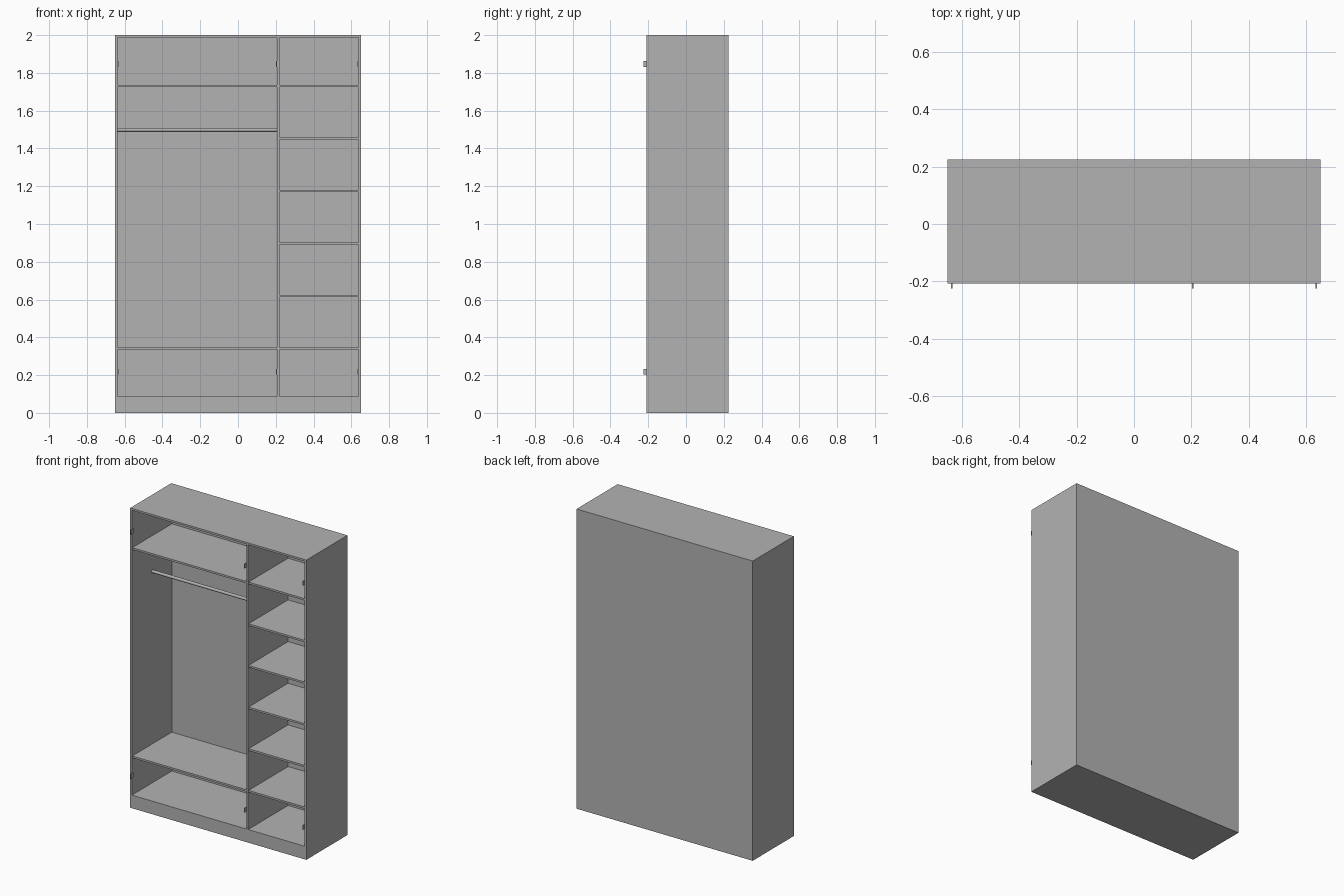
import bpy, math

if "Cube" in bpy.data.objects:
    bpy.data.objects.remove(bpy.data.objects["Cube"])

grey = bpy.data.materials.new("plain grey")
grey.use_nodes = True
GREY = (0.45, 0.45, 0.45, 1)
grey.diffuse_color = GREY
grey.node_tree.nodes["Principled BSDF"].inputs["Base Color"].default_value = GREY


def box(name, x, y, z):
    """Box given as (min, max) pairs on each axis."""
    spans = (x, y, z)
    bpy.ops.mesh.primitive_cube_add(size=1, location=[(a + b) / 2 for a, b in spans])
    ob = bpy.context.object
    ob.name = name
    ob.scale = [b - a for a, b in spans]
    bpy.ops.object.transform_apply(location=False, rotation=False, scale=True)
    ob.data.materials.append(grey)
    return ob


# Main dimensions
W, FRONT, BACK, H = 0.65, -0.208, 0.225, 2.0
T = 0.0125
INNER = W - T
BASE = 0.0875
DIV = (0.207, 0.221)
DEPTH = (FRONT, BACK - T)

# Carcass
box("right_side_panel", (-W, -INNER), (FRONT, BACK), (0, H))
box("left_side_panel", (INNER, W), (FRONT, BACK), (0, H))
box("top_panel", (-INNER, INNER), (FRONT, BACK), (H - T, H))
box("base_plinth", (-INNER, INNER), (FRONT, BACK), (0, BASE))
box("back_panel", (-INNER, INNER), (BACK - T, BACK), (BASE, H - T))
box("divider", DIV, DEPTH, (BASE, H - T))

# Shelves, evenly spaced on the narrow side, top and bottom only on the wide side
SHELF_DEPTH = (FRONT + 0.004, BACK - T)
for i in range(6):
    top = 0.347 + 0.278 * i
    box(f"narrow_shelf_{i + 1}", (DIV[1], INNER), SHELF_DEPTH, (top - T, top))
    if i in (0, 5):
        box(f"wide_shelf_{i + 1}", (-INNER, DIV[0]), SHELF_DEPTH, (top - T, top))

# Clothes rail
bpy.ops.mesh.primitive_cylinder_add(
    vertices=24, radius=0.01, depth=DIV[0] + INNER,
    location=((DIV[0] - INNER) / 2, 0.01, 1.498), rotation=(0, math.pi / 2, 0))
rail = bpy.context.object
rail.name = "clothes_rail"
rail.data.materials.append(grey)
bpy.ops.object.shade_smooth_by_angle()

# Hinge plates sticking out of the front
for label, x in (("right", -INNER), ("middle", DIV[0] - 0.005), ("left", INNER - 0.005)):
    for level, z in (("lower", 0.218), ("upper", 1.847)):
        box(f"{level}_{label}_hinge", (x, x + 0.005), (-0.225, FRONT + 0.012),
            (z - 0.015, z + 0.015))
